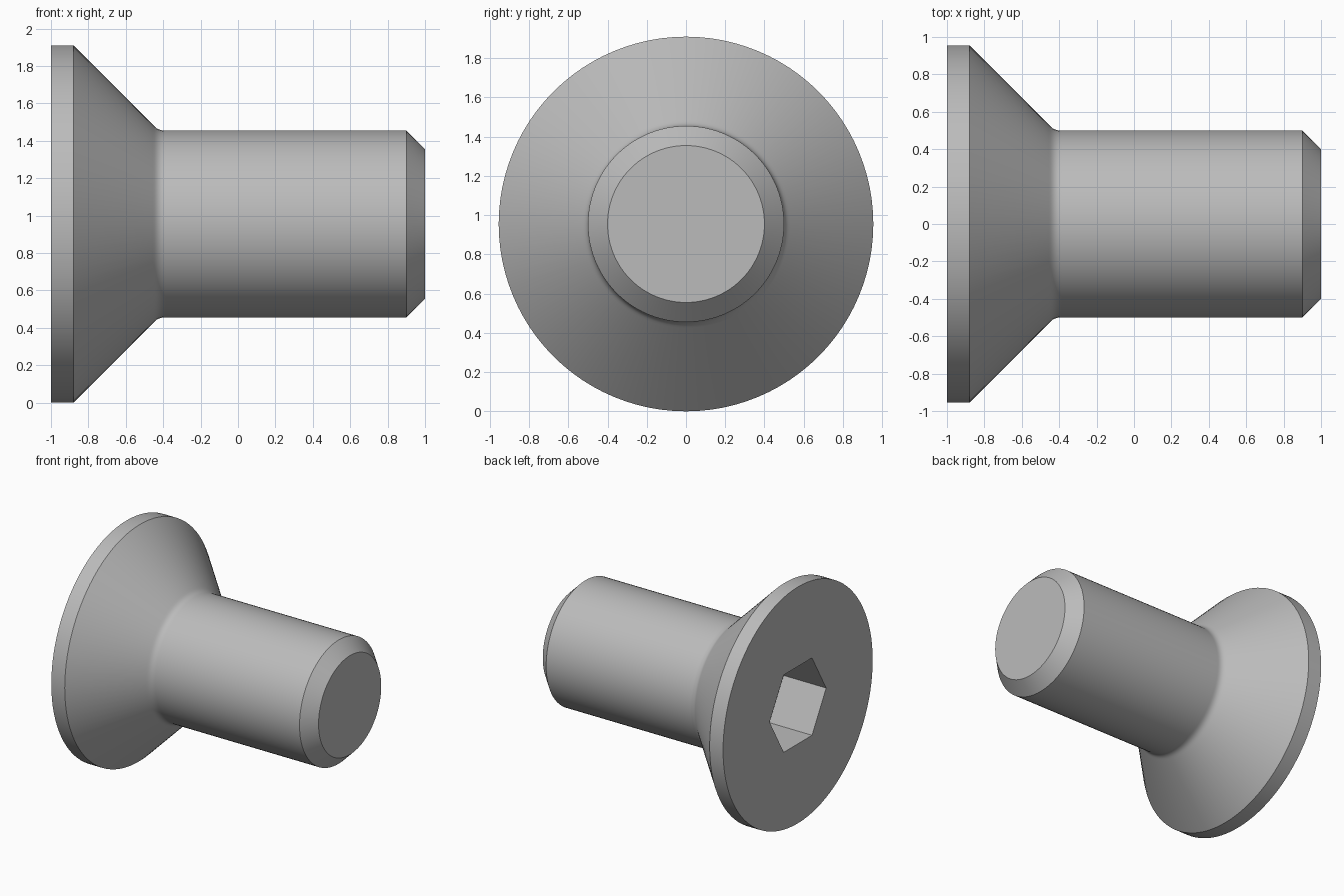
import bpy, bmesh, math

default = bpy.data.objects.get("Cube")
if default:
    bpy.data.objects.remove(default, do_unlink=True)

SEGMENTS = 96
HEAD_R, SHAFT_R = 0.955, 0.5
AXIS_Z = HEAD_R
SOCKET_R, SOCKET_DEPTH = 0.361, 0.38


def ring(bm, x, radius, count):
    """Closed loop of vertices around the screw axis."""
    steps = [2 * math.pi * i / count for i in range(count)]
    return [bm.verts.new((x, radius * math.cos(a), AXIS_Z + radius * math.sin(a)))
            for a in steps]


def bridge(bm, a, b):
    for i in range(len(a)):
        j = (i + 1) % len(a)
        bm.faces.new((a[i], a[j], b[j], b[i]))


def loop_edges(bm, verts):
    return [bm.edges.get((v, verts[i - 1])) for i, v in enumerate(verts)]


# Neck fillet blending the cone into the shaft
fillet = 0.07
neck_x = -0.88 + HEAD_R - SHAFT_R + fillet * math.tan(math.pi / 8)
neck = [(neck_x - fillet * math.sin(a), SHAFT_R + fillet * (1 - math.cos(a)))
        for a in (math.pi / 4 * i / 4 for i in range(4, -1, -1))]

# Outline from head rim to chamfered tip, with support rings beside the fillet
cone_x, cone_r = neck[0]
profile = [(-1, HEAD_R), (-0.88, HEAD_R), (cone_x - 0.01, cone_r + 0.01),
           *neck, (neck_x + 0.01, SHAFT_R), (0.9, SHAFT_R), (1, 0.4)]

bm = bmesh.new()
rings = [ring(bm, x, r, SEGMENTS) for x, r in profile]
for a, b in zip(rings, rings[1:]):
    bridge(bm, a, b)
bm.faces.new(rings[-1])

# Hexagonal socket sunk into the flat head face
mouth = ring(bm, -1, SOCKET_R, 6)
floor = ring(bm, -1 + SOCKET_DEPTH, SOCKET_R, 6)
bridge(bm, mouth, floor)
bm.faces.new(floor)
bmesh.ops.triangle_fill(bm, use_beauty=True, use_dissolve=False,
                        edges=loop_edges(bm, rings[0]) + loop_edges(bm, mouth))
bmesh.ops.recalc_face_normals(bm, faces=bm.faces)

mesh = bpy.data.meshes.new("countersunk_screw")
bm.to_mesh(mesh)
bm.free()
screw = bpy.data.objects.new("countersunk_screw", mesh)
bpy.context.collection.objects.link(screw)

# Plain grey metal
grey = bpy.data.materials.new("plain_grey")
grey.use_nodes = True
colour = (0.5, 0.5, 0.5, 1)
grey.diffuse_color = colour
grey.node_tree.nodes["Principled BSDF"].inputs["Base Color"].default_value = colour
mesh.materials.append(grey)

bpy.ops.object.select_all(action="DESELECT")
screw.select_set(True)
bpy.context.view_layer.objects.active = screw
bpy.ops.object.shade_smooth_by_angle(angle=math.radians(30))
